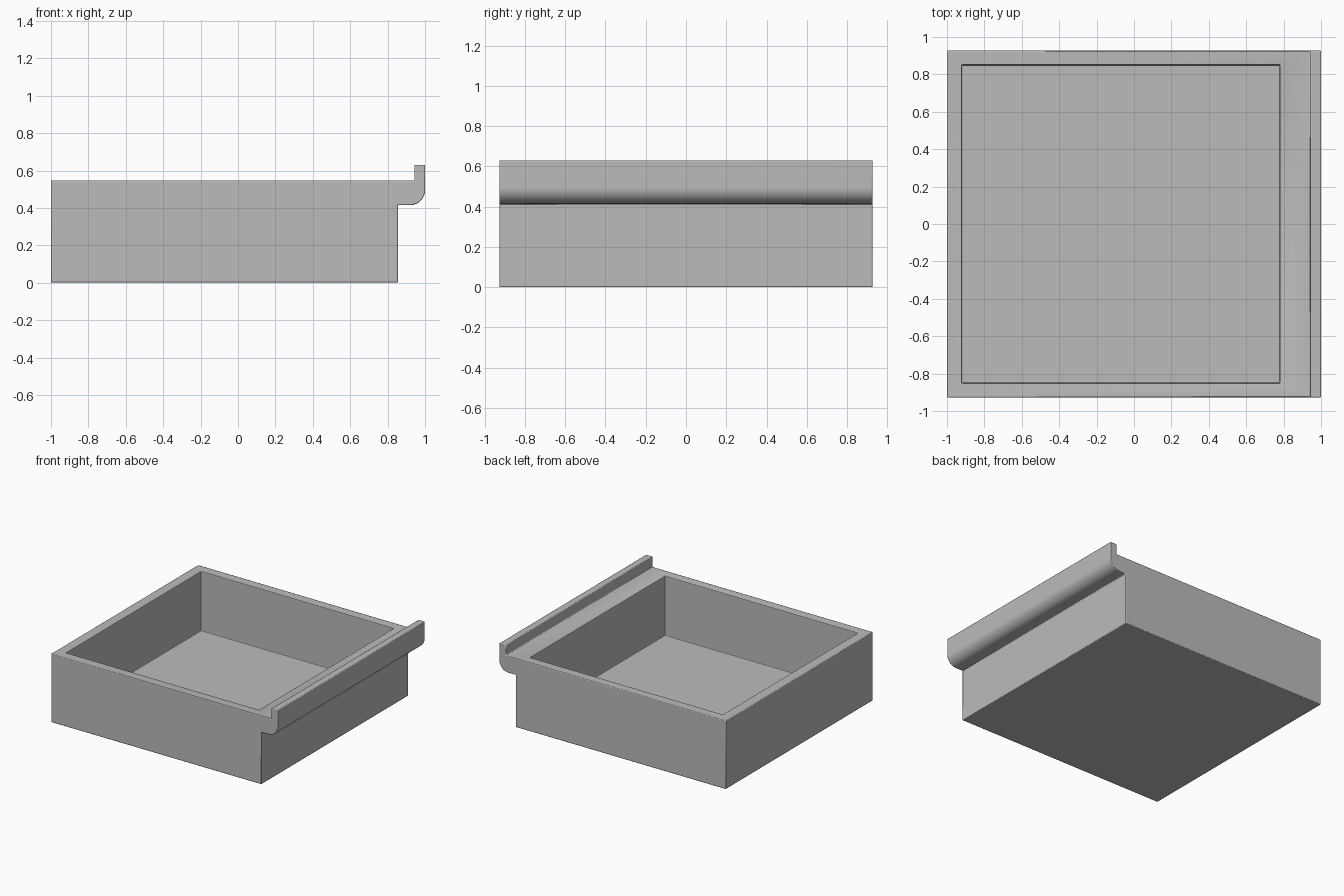
import bpy, bmesh, math

if "Cube" in bpy.data.objects:
    bpy.data.objects.remove(bpy.data.objects["Cube"])

grey = bpy.data.materials.new("plain grey")
grey.diffuse_color = (0.5, 0.5, 0.5, 1)
grey.use_nodes = True
grey.node_tree.nodes["Principled BSDF"].inputs["Base Color"].default_value = grey.diffuse_color


def finish(name, bm):
    bmesh.ops.recalc_face_normals(bm, faces=bm.faces)
    me = bpy.data.meshes.new(name)
    bm.to_mesh(me)
    bm.free()
    me.materials.append(grey)
    ob = bpy.data.objects.new(name, me)
    bpy.context.collection.objects.link(ob)
    return ob


# Side profile: box body with a rounded, upturned pull lip
HALF_Y, R = 0.927, 0.08
profile = [(-1, 0), (0.855, 0), (0.855, 0.415), (0.92, 0.415)]
for i in range(1, 17):
    a = -math.pi / 2 + math.pi / 2 * i / 16
    profile.append((0.92 + R * math.cos(a), 0.495 + R * math.sin(a)))
profile += [(1, 0.63), (0.943, 0.63), (0.943, 0.547), (-1, 0.547)]

bm = bmesh.new()
face = bm.faces.new([bm.verts.new((x, -HALF_Y, z)) for x, z in profile])
ext = bmesh.ops.extrude_face_region(bm, geom=[face])
bmesh.ops.translate(bm, vec=(0, 2 * HALF_Y, 0),
                    verts=[v for v in ext["geom"] if isinstance(v, bmesh.types.BMVert)])
drawer = finish("drawer_box", bm)

# Square cavity cutter
bm = bmesh.new()
bmesh.ops.create_cube(bm, size=1)
for v in bm.verts:
    v.co = (-0.07 + v.co.x * 1.70, v.co.y * 1.70, 0.472 + v.co.z * 0.80)
cutter = finish("cavity_cutter", bm)
cutter.hide_render = True
cutter.hide_set(True)

# Hollow the box, then ease its edges slightly
cut = drawer.modifiers.new("cavity", 'BOOLEAN')
cut.operation, cut.solver, cut.object = 'DIFFERENCE', 'EXACT', cutter
ease = drawer.modifiers.new("eased_edges", 'BEVEL')
ease.width, ease.segments = 0.005, 2
ease.limit_method, ease.angle_limit = 'ANGLE', math.radians(40)

bpy.context.view_layer.objects.active = drawer
drawer.select_set(True)
bpy.ops.object.shade_smooth_by_angle(angle=math.radians(35))
